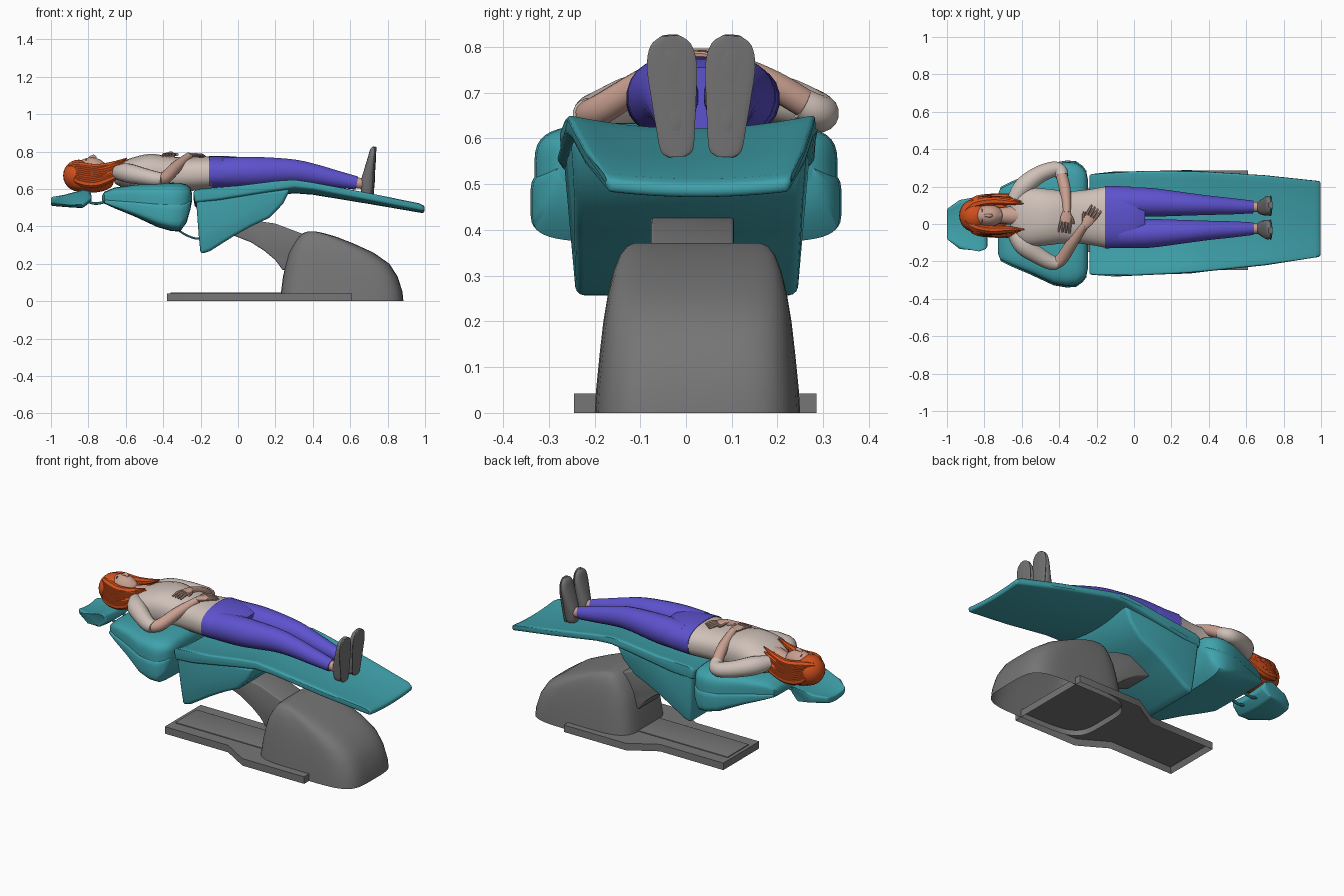
import bpy, bmesh, math, random
from mathutils import Vector

random.seed(4)
if "Cube" in bpy.data.objects:
    bpy.data.objects.remove(bpy.data.objects["Cube"])
made = []


def material(name, r, g, b):
    m = bpy.data.materials.new(name)
    m.use_nodes = True
    m.diffuse_color = (r, g, b, 1)
    bsdf = next(n for n in m.node_tree.nodes if n.type == 'BSDF_PRINCIPLED')
    bsdf.inputs["Base Color"].default_value = (r, g, b, 1)
    return m


teal = material("teal upholstery", .05, .36, .41)
grey = material("grey casing", .18, .18, .18)
shoe_grey = material("shoe grey", .18, .175, .175)
violet = material("violet trousers", .11, .085, .62)
cream = material("cream shirt", .62, .53, .48)
skin = material("skin", .58, .35, .28)
orange = material("orange hair", .64, .08, .012)


def finish(bm, name, mat):
    bmesh.ops.recalc_face_normals(bm, faces=bm.faces)
    me = bpy.data.meshes.new(name)
    bm.to_mesh(me)
    bm.free()
    me.materials.append(mat)
    ob = bpy.data.objects.new(name, me)
    bpy.context.collection.objects.link(ob)
    made.append(ob)


def lerp_table(table, x):
    """Piecewise linear lookup of rows (x, a, b...)."""
    if x <= table[0][0]:
        return table[0][1:]
    for p, q in zip(table, table[1:]):
        if x <= q[0]:
            f = (x - p[0]) / (q[0] - p[0])
            return [a + (b - a) * f for a, b in zip(p[1:], q[1:])]
    return table[-1][1:]


def loft(name, rings, mat, n=20, e=2, open_start=False):
    """Skin superellipse rings given as (centre, side vector, up vector)."""
    bm = bmesh.new()
    loops = []
    for c, u, v in rings:
        loop = []
        for i in range(n):
            a = 2 * math.pi * (i + .5) / n
            ca, sa = math.cos(a), math.sin(a)
            loop.append(bm.verts.new(c + u * math.copysign(abs(ca) ** (2 / e), ca)
                                     + v * math.copysign(abs(sa) ** (2 / e), sa)))
        loops.append(loop)
    for p, q in zip(loops, loops[1:]):
        for i in range(n):
            j = (i + 1) % n
            bm.faces.new((p[i], p[j], q[j], q[i]))
    if not open_start:
        bm.faces.new(loops[0])
    bm.faces.new(loops[-1])
    finish(bm, name, mat)


def tube(name, pts, mat, n=16, e=2, ref=(0, 0, 1), sub=4):
    """Smooth limb through points (x, y, z, side radius[, up radius])."""
    pts = [Vector(tuple(p) if len(p) == 5 else tuple(p) + (p[3],)) for p in pts]
    fine = []
    for i in range(len(pts) - 1):
        a, b, c, d = pts[max(i - 1, 0)], pts[i], pts[i + 1], pts[min(i + 2, len(pts) - 1)]
        for k in range(sub):
            t = k / sub
            fine.append(.5 * (2 * b + (c - a) * t + (2 * a - 5 * b + 4 * c - d) * t * t
                              + (3 * b - a - 3 * c + d) * t ** 3))
    fine.append(pts[-1])
    rings = []
    for i, p in enumerate(fine):
        tan = Vector((fine[min(i + 1, len(fine) - 1)] - fine[max(i - 1, 0)])[:3])
        side = tan.cross(Vector(ref)).normalized()
        up = side.cross(tan).normalized()
        rings.append((Vector(p[:3]), side * max(p[3], .001), up * max(p[4], .001)))
    loft(name, rings, mat, n, e)


def panel(name, prof, widths, mat, bevel=.012, sag=(), taper=0):
    """Side profile (x, z) spread across y, optionally dished in the middle."""
    bm = bmesh.new()
    zs = [z for _, z in prof]
    lo, hi = min(zs), max(zs)
    steps = 12 if sag else 1
    rows = []
    for k in range(steps + 1):
        t = k / steps
        row = []
        for x, z in prof:
            a, b = lerp_table(widths, x)
            inset = taper * (hi - z) / (hi - lo)
            dip = lerp_table(sag, x)[0] * (1 - (2 * t - 1) ** 2) if sag else 0
            row.append(bm.verts.new((x, a + inset + (b - a - 2 * inset) * t, z - dip)))
        rows.append(row)
    for p, q in zip(rows, rows[1:]):
        for i in range(len(prof)):
            j = (i + 1) % len(prof)
            bm.faces.new((p[i], p[j], q[j], q[i]))
    bm.faces.new(rows[0])
    bm.faces.new(rows[-1])
    bmesh.ops.recalc_face_normals(bm, faces=bm.faces)
    sharp = [g for g in bm.edges if g.calc_face_angle(0) > .6]
    bmesh.ops.bevel(bm, geom=sharp, offset=bevel, segments=3, profile=.5,
                    affect='EDGES', clamp_overlap=True)
    finish(bm, name, mat)


def ball(name, c, r, mat, seg=24):
    bm = bmesh.new()
    bmesh.ops.create_uvsphere(bm, u_segments=seg, v_segments=seg // 2, radius=1)
    for v in bm.verts:
        v.co = Vector(c) + Vector(a * b for a, b in zip(v.co, r))
    finish(bm, name, mat)


# Base plate: stepped outline, hollow underneath
half = [(-.38, .17), (.04, .17), (.2, .265), (.61, .265)]
bm = bmesh.new()
outline = [(x, .02 - y) for x, y in half] + [(x, .02 + y) for x, y in reversed(half)]
floor = bm.faces.new([bm.verts.new((x, y, 0)) for x, y in outline])
top = bmesh.ops.extrude_face_region(bm, geom=[floor], use_keep_orig=True)["geom"]
bmesh.ops.translate(bm, verts=[g for g in top if isinstance(g, bmesh.types.BMVert)], vec=(0, 0, .042))
bmesh.ops.recalc_face_normals(bm, faces=bm.faces)
under = [f for f in bm.faces if f.normal.z < -.9]
bmesh.ops.inset_region(bm, faces=under, thickness=.02, depth=0)
bmesh.ops.translate(bm, verts=list({v for f in under for v in f.verts}), vec=(0, 0, .03))
finish(bm, "base_plate", grey)
panel("base_tread", [(-.36, .04), (.24, .04), (.24, .047), (-.36, .047)], [(-1, -.08, .12)], grey, .002)

# Base cover: stacked rounded outlines (z, back x, front x, half width)
cover = [(0, .222, .885, .225), (.05, .23, .88, .222), (.13, .24, .855, .214), (.2, .255, .81, .206),
         (.26, .272, .725, .196), (.31, .30, .615, .184), (.345, .325, .525, .17),
         (.365, .35, .455, .154), (.372, .37, .42, .135)]
loft("base_cover", [(Vector(((a + b) / 2, .025, z)), Vector(((b - a) / 2, 0, 0)), Vector((0, w, 0)))
                    for z, a, b, w in cover], grey, 40, 4.5, True)

# Lifting arm
panel("lift_arm", [(-.06, .43), (.1, .43), (.2, .415), (.28, .385), (.36, .355), (.36, .2), (.24, .165),
                   (.2, .22), (.14, .27), (.07, .315), (-.02, .35)], [(-1, -.077, .105)], grey, .008)

# Seat and leg rest
seat_w = [(-.24, -.27, .265), (-.15, -.283, .28), (.3, -.262, .285), (.95, -.195, .245), (1, -.17, .225)]
panel("leg_rest_pad", [(-.24, .59), (-.2, .605), (0, .62), (.2, .645), (.3, .652), (.4, .637), (.7, .58),
                       (.97, .525), (1, .51), (.995, .482), (.7, .54), (.4, .597), (.3, .607), (.15, .585),
                       (-.1, .545), (-.23, .53)], seat_w, teal, .012, [(.3, .03), (1, .012)])
panel("seat_body", [(-.225, .55), (.0, .575), (.28, .6), (.24, .52), (.17, .447), (.07, .4), (-.02, .35),
                    (-.15, .268), (-.2, .252), (-.21, .35)],
      [(-.3, -.275, .275), (.3, -.25, .265)], teal, .018, taper=.03)

# Back rest: winged cushion over a slightly wider shell (x, bottom, top, half width)
back = [(-.726, .54, .565, .17), (-.715, .522, .585, .198), (-.66, .497, .608, .225), (-.55, .452, .624, .272),
        (-.43, .396, .631, .328), (-.36, .376, .634, .34), (-.31, .372, .633, .336), (-.275, .42, .624, .312),
        (-.255, .49, .608, .285), (-.247, .53, .58, .25)]
for name, wide, cap in (("back_rest", -.008, 1), ("back_shell", 0, .545)):
    rings = []
    for x, lo, hi, w in back[cap < 1:-1 if cap < 1 else None]:
        hi = min(hi, cap)
        rings.append((Vector((x, 0, (lo + hi) / 2)), Vector((0, w + wide, 0)), Vector((0, 0, (hi - lo) / 2))))
    loft(name, rings, teal, 48, 5)
tube("back_cable", [(-.33, 0, .39, .006), (-.28, 0, .355, .006), (-.22, 0, .335, .006), (-.19, 0, .35, .006)], teal, 8)

# Head rest and its two bars
panel("head_rest", [(-1, .56), (-.93, .57), (-.83, .598), (-.79, .592), (-.78, .55), (-.83, .51), (-.9, .514), (-1, .522)],
      [(-1, -.09, .09), (-.95, -.125, .12), (-.82, -.155, .155), (-.78, -.13, .13)], teal, .01, [(-1, .012)], .015)
for s, side in ((1, "left"), (-1, "right")):
    tube(side + "_head_rest_bar", [(-.82, s * .05, .54, .008), (-.76, s * .05, .522, .008), (-.68, s * .05, .54, .008)], teal, 8)

# Torso and hips
MID = .037
tube("shirt", [(-.66, MID, .675, .075, .04), (-.635, MID, .675, .12, .06), (-.57, MID, .68, .155, .085),
               (-.47, MID, .683, .152, .105), (-.36, MID, .68, .14, .094), (-.25, MID, .68, .147, .09),
               (-.145, MID, .684, .166, .091)], cream, 28, 2.4)
tube("trouser_hips", [(-.155, MID, .686, .168, .092), (-.08, MID, .686, .166, .091), (.0, MID, .686, .16, .086),
                      (.06, MID, .686, .13, .07)], violet, 28, 2.4)

# Legs, ankles and shoes, mirrored about the body line
for s, side in ((1, "left"), (-1, "right")):
    def leg(x, off, z, a, b):
        return (x, MID - .004 + s * off, z, a, b)
    tube(side + "_trouser_leg", [leg(-.08, .085, .688, .078, .08), leg(.08, .083, .692, .078, .081),
                                 leg(.28, .073, .695, .062, .066), leg(.4, .067, .68, .052, .056),
                                 leg(.52, .062, .655, .044, .046), leg(.635, .058, .632, .034, .036)], violet, 20)
    tube(side + "_ankle", [leg(.61, .058, .636, .029, .029), leg(.7, .058, .625, .027, .03)], skin)
    shoe = [(.56, .69, .018, .015), (.575, .69, .034, .03), (.63, .693, .041, .038), (.69, .702, .047, .031),
            (.76, .715, .052, .023), (.805, .722, .042, .017), (.825, .727, .018, .008)]
    tube(side + "_shoe", [(x, MID - .004 + s * (.052 + (z - .56) * .06), z, a, b)
                          for z, x, a, b in shoe], shoe_grey, 20, 2.3, (1, 0, 0))
    tube(side + "_shoe_sole", [(.72 + (z - .56) * .055, MID - .004 + s * (.052 + (z - .56) * .06), z, a * 1.06, .006)
                               for z, x, a, b in shoe], shoe_grey, 20, 2.4, (1, 0, 0))

# Arms: sleeve, forearm, palm and fingers
arms = {
    "left": ([(-.64, .13, .69, .04), (-.59, .2, .685, .052), (-.51, .262, .668, .047), (-.43, .293, .655, .042),
              (-.395, .283, .66, .038), (-.385, .255, .675, .035)],
             [(-.39, .27, .67, .031), (-.37, .19, .718, .031), (-.36, .1, .765, .023), (-.36, .06, .783, .02)],
             (-.36, .065, .785), (-.12, -1)),
    "right": ([(-.64, -.05, .69, .04), (-.59, -.115, .685, .052), (-.51, -.17, .668, .046), (-.45, -.203, .656, .041),
               (-.41, -.212, .652, .036)],
              [(-.425, -.212, .652, .033), (-.385, -.185, .664, .034), (-.33, -.1, .718, .031),
               (-.28, -.03, .762, .023), (-.26, -.005, .777, .02)],
              (-.262, -.008, .782), (.55, .83)),
}
for side, (sleeve, fore, wrist, aim) in arms.items():
    tube(side + "_sleeve", sleeve, cream)
    tube(side + "_forearm", fore, skin)
    w, d = Vector(wrist), Vector((*aim, 0)).normalized()
    cross = Vector((-d.y, d.x, 0))
    tube(side + "_palm", [(*(w + d * f), r, .012) for f, r in ((-.01, .018), (.025, .03), (.055, .03))], skin, 12)
    for k in range(4):
        off = cross * (k - 1.5) * .015
        tips = [w + d * f + off * g - Vector((0, 0, h)) for f, g, h in ((.045, 1, 0), (.08, 1.2, 0), (.112, 1.3, .009))]
        tube(f"{side}_finger_{k + 1}", [(*p, r) for p, r in zip(tips, (.008, .008, .005))], skin, 8)
    tube(side + "_thumb", [(*(w + d * f + cross * g), .008) for f, g in ((.01, .015), (.035, .035), (.06, .042))], skin, 8)

# Head and neck, face turned upwards
HY = .045
tube("neck", [(-.76, HY, .67, .045), (-.7, HY, .68, .044), (-.645, HY, .692, .052, .05), (-.59, HY, .7, .05, .05)], skin)
ball("head", (-.785, HY, .693), (.09, .061, .076), skin)
ball("chin", (-.725, HY, .715), (.024, .026, .03), skin, 16)
tube("nose", [(-.8, HY, .762, .007), (-.772, HY, .774, .01), (-.763, HY, .762, .008)], skin, 10)
ball("lips", (-.742, HY, .748), (.007, .016, .007), skin, 12)
ball("hair_crown", (-.852, HY, .672), (.083, .088, .085), orange)
ball("hair_back", (-.79, HY, .635), (.125, .1, .055), orange)
for s, side in ((1, "left"), (-1, "right")):
    ball(side + "_brow", (-.813, HY + s * .024, .756), (.004, .015, .006), orange, 10)
    # Long locks falling past the face and over the shoulder
    for k in range(9):
        f = k / 8
        j = random.uniform(-.012, .012)
        tube(f"{side}_hair_lock_{k + 1}",
             [(-.9 + .02 * f, HY + s * .025, .72 - .02 * f, .015),
              (-.85, HY + s * (.06 + .02 * f), .722 - .08 * f, .023),
              (-.76, HY + s * (.076 + .02 * f), .712 - .085 * f, .023),
              (-.67 + j, HY + s * (.072 + .03 * f), .735 - .08 * f + j, .018),
              (-.58 - .06 * f + j * 2, HY + s * (.07 + .035 * f) + j, .765 - .08 * f, .003)], orange, 8)

# Smooth shading with crisp edges kept
bpy.ops.object.select_all(action='DESELECT')
for ob in made:
    ob.select_set(True)
bpy.context.view_layer.objects.active = made[0]
bpy.ops.object.shade_smooth_by_angle(angle=math.radians(40))
